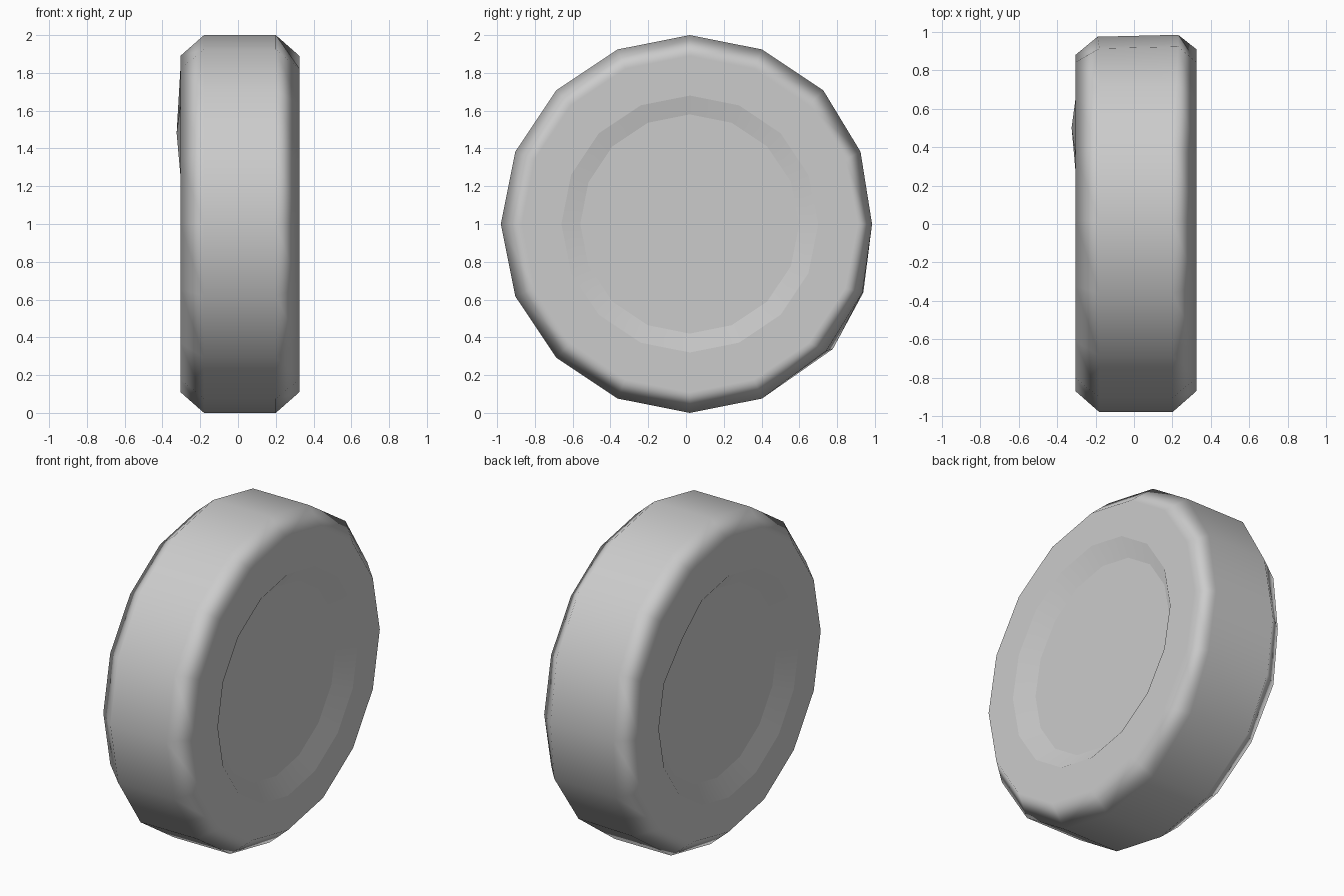
import bpy, bmesh
from math import cos, sin, pi
from mathutils import Vector

SIDES = 16
CENTRE = Vector((0.01, 0.02, 1.0))

cube = bpy.data.objects.get("Cube")
if cube:
    bpy.data.objects.remove(cube, do_unlink=True)

grey = bpy.data.materials.new("plain grey")
grey.use_nodes = True
tone = (0.6, 0.6, 0.6, 1.0)
grey.diffuse_color = tone
grey.node_tree.nodes["Principled BSDF"].inputs["Base Color"].default_value = tone

# Half profile: (distance from the middle plane, radius)
half = [(0.235, 0.58), (0.315, 0.68), (0.315, 0.89), (0.19, 1.0)]
profile = [(-x, r) for x, r in half] + half[::-1]
LAST = len(profile) - 1


def radial(i):
    a = 2 * pi * i / SIDES
    return Vector((0, cos(a), sin(a)))


bm = bmesh.new()
rings = [[bm.verts.new(CENTRE + Vector((x, 0, 0)) + radial(i) * r) for i in range(SIDES)]
         for x, r in profile]

# Dents in the worn back of the tyre: (ring, corner) and its offset
dents = {
    (1, 2): (-0.02, 0, 0),
    (2, 0): (0, -0.03, 0),
    (3, 0): (-0.01, -0.045, 0),
    (3, 1): (0, -0.03, 0),
    (3, 14): (0, 0.05, 0.045),
    (3, 15): (0, -0.005, 0.02),
    (4, 0): (0.03, -0.035, 0),
    (4, 1): (0.03, -0.02, 0),
    (4, 2): (0.02, 0, 0),
    (4, 14): (0.01, 0.015, 0.035),
    (4, 15): (0.04, -0.01, 0.02),
}
for (k, i), offset in dents.items():
    rings[k][i].co += Vector(offset)

# Tyre tread, shoulders, side walls and sunken hub walls
for a, b in zip(rings, rings[1:]):
    for i in range(SIDES):
        j = (i + 1) % SIDES
        bm.faces.new((a[i], a[j], b[j], b[i]))

# Flat hub discs
bm.faces.new(rings[0])
bm.faces.new(rings[-1])
bmesh.ops.recalc_face_normals(bm, faces=bm.faces[:])
for face in bm.faces:
    face.smooth = True

mesh = bpy.data.meshes.new("wheel")
bm.to_mesh(mesh)
bm.free()
mesh.materials.append(grey)

# Soft shading: flat sides, round tread, gently tilted hub walls
normals = []
for poly in mesh.polygons:
    used = {v // SIDES for v in poly.vertices}
    hub_wall = used in ({0, 1}, {LAST - 1, LAST})
    for v in poly.vertices:
        k, i = divmod(v, SIDES)
        if k in (3, 4):
            normal = radial(i)
        else:
            normal = Vector((-1 if k < 3 else 1, 0, 0))
            if hub_wall:
                normal -= radial(i) * 0.2
        normals.append(normal.normalized())
mesh.normals_split_custom_set(normals)

wheel = bpy.data.objects.new("wheel", mesh)
bpy.context.collection.objects.link(wheel)
